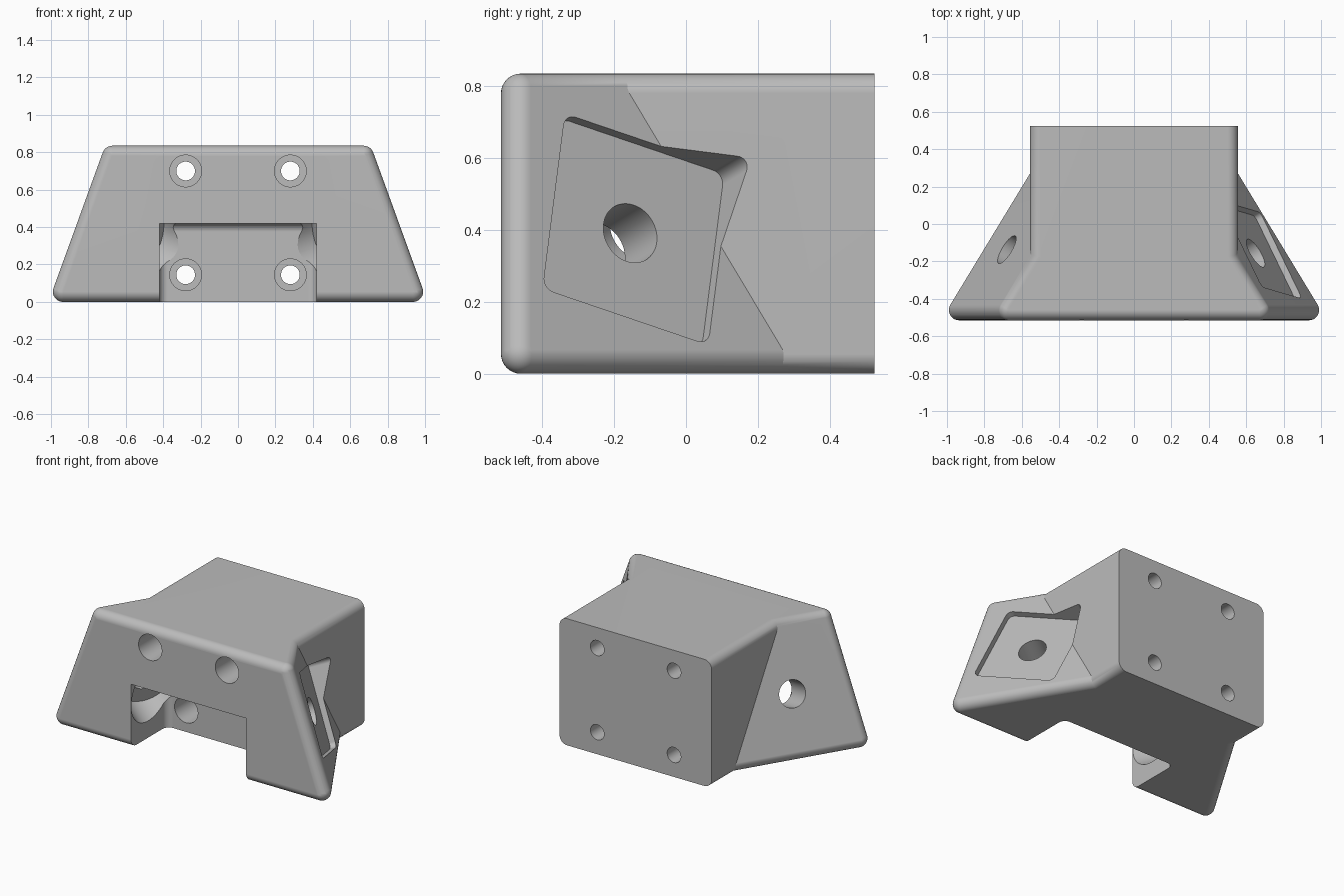
import bpy, bmesh
from math import radians
from mathutils import Vector, Matrix

old = bpy.data.objects.get("Cube")
if old:
    bpy.data.objects.remove(old, do_unlink=True)

FRONT, BACK, HEIGHT, HALF = -0.515, 0.525, 0.835, 0.555
R = 0.055                                  # edge rounding
A, B, C = 0.743, 0.607, 0.363              # slanted side: x = A - B*y - C*z
NORMAL = Vector((1, B, C)).normalized()

grey = bpy.data.materials.new("light_grey")
grey.use_nodes = True
grey.diffuse_color = (0.5, 0.5, 0.5, 1)
grey.node_tree.nodes["Principled BSDF"].inputs["Base Color"].default_value = (0.5, 0.5, 0.5, 1)


def make_object(name, bm):
    bmesh.ops.recalc_face_normals(bm, faces=bm.faces[:])
    mesh = bpy.data.meshes.new(name)
    bm.to_mesh(mesh)
    bm.free()
    mesh.materials.append(grey)
    obj = bpy.data.objects.new(name, mesh)
    bpy.context.collection.objects.link(obj)
    return obj


def rounded_hull(name, centres):
    """Convex solid with round edges, wrapped around a ball at each centre."""
    bm = bmesh.new()
    for c in centres:
        bmesh.ops.create_uvsphere(bm, u_segments=32, v_segments=16, radius=R,
                                  matrix=Matrix.Translation(c))
    hull = bmesh.ops.convex_hull(bm, input=bm.verts[:])
    junk = {v for v in hull["geom_interior"] + hull["geom_unused"]
            if isinstance(v, bmesh.types.BMVert)}
    bmesh.ops.delete(bm, geom=list(junk), context='VERTS')
    bmesh.ops.delete(bm, geom=[v for v in bm.verts if not v.link_faces], context='VERTS')
    bmesh.ops.dissolve_limit(bm, angle_limit=radians(0.5), verts=bm.verts[:], edges=bm.edges[:])
    return make_object(name, bm)


def box(name, size, matrix, rounding=0, pick=None):
    bm = bmesh.new()
    bmesh.ops.create_cube(bm, size=1, matrix=Matrix.Diagonal((*size, 1)))
    if rounding:
        bmesh.ops.bevel(bm, geom=[e for e in bm.edges if pick(e)], offset=rounding,
                        segments=8, profile=0.5, affect='EDGES')
    bm.transform(matrix)
    return make_object(name, bm)


def rod(name, start, end, radius):
    """Cylinder between two points."""
    start, end = Vector(start), Vector(end)
    axis = end - start
    bm = bmesh.new()
    turn = axis.to_track_quat('Z', 'Y').to_matrix().to_4x4()
    bmesh.ops.create_cone(bm, cap_ends=True, segments=48, radius1=radius, radius2=radius,
                          depth=axis.length, matrix=Matrix.Translation((start + end) / 2) @ turn)
    return make_object(name, bm)


def combine(target, tool, operation='DIFFERENCE'):
    mod = target.modifiers.new("combine", 'BOOLEAN')
    mod.operation, mod.solver, mod.object = operation, 'EXACT', tool
    tool.hide_render = True
    bpy.ops.object.select_all(action='DESELECT')
    bpy.context.view_layer.objects.active = target
    target.select_set(True)
    bpy.ops.object.modifier_apply(modifier=mod.name)
    bpy.data.objects.remove(tool, do_unlink=True)


def edge_dir(e):
    return (e.verts[1].co - e.verts[0].co).normalized()


# Main block and the flared front with slanted sides
levels = (R, HEIGHT - R)
block = [(s * (HALF - R), y, z) for s in (-1, 1) for y in (-0.35, 0.6) for z in levels]
flare = [(s * (A - B * y - C * z - R / NORMAL.x), y, z)
         for s in (-1, 1) for y in (FRONT + R, 0.6) for z in levels]
body = rounded_hull("mounting_block", [Vector(p) for p in block])
combine(body, rounded_hull("flared_front", [Vector(p) for p in flare]), 'UNION')

# Flat, sharp-edged back
combine(body, box("back_trim", (3, 1, 3), Matrix.Translation((0, BACK + 0.5, 0))))

# Notch at the bottom of the front, with rounded inner edges
notch_back, notch_top = -0.14, 0.42
notch = box("notch", (0.84, 0.8, 0.8),
            Matrix.Translation((0, notch_back - 0.4, notch_top - 0.4)), 0.045,
            lambda e: all(v.co.y > 0 for v in e.verts)
            and any(v.co.z > 0 for v in e.verts))
combine(body, notch)

# Four screw holes running front to back, with wide bores for the heads
for x in (-0.28, 0.28):
    for z, start in ((0.145, -0.3), (0.7, -0.7)):
        combine(body, rod("head_bore", (x, start, z), (x, 0.3, z), 0.085))
        combine(body, rod("screw_hole", (x, 0.2, z), (x, 0.7, z), 0.05))

# Square pocket, slanted hole and head clearance on each side
depth = 0.037
y, z = -0.137, 0.402
floor = Vector((A - B * y - C * z, y, z)) - NORMAL * depth
across = Vector((-0.22, 0.455, -0.155))
across = (across - NORMAL * across.dot(NORMAL)).normalized()
up = NORMAL.cross(across)
for side in (1, -1):
    flip = Matrix.Diagonal((side, 1, 1, 1))
    frame = Matrix((across, up, NORMAL)).transposed().to_4x4()
    frame.translation = floor + NORMAL * 0.25
    combine(body, box("pocket", (0.535, 0.535, 0.5), flip @ frame, 0.035,
                      lambda e: abs(edge_dir(e).z) > 0.9))
    combine(body, rod("slanted_hole", flip @ (floor + NORMAL * 0.1),
                      flip @ (floor - NORMAL * 0.4), 0.086))
    combine(body, rod("head_clearance", flip @ (floor - NORMAL * 0.18),
                      flip @ (floor - NORMAL * 0.6), 0.185))

# Smooth fillets, crisp cut edges
bpy.ops.object.select_all(action='DESELECT')
body.select_set(True)
bpy.context.view_layer.objects.active = body
bpy.ops.object.shade_smooth_by_angle(angle=radians(25))
weighted = body.modifiers.new("flat_faces", 'WEIGHTED_NORMAL')
weighted.keep_sharp = True
